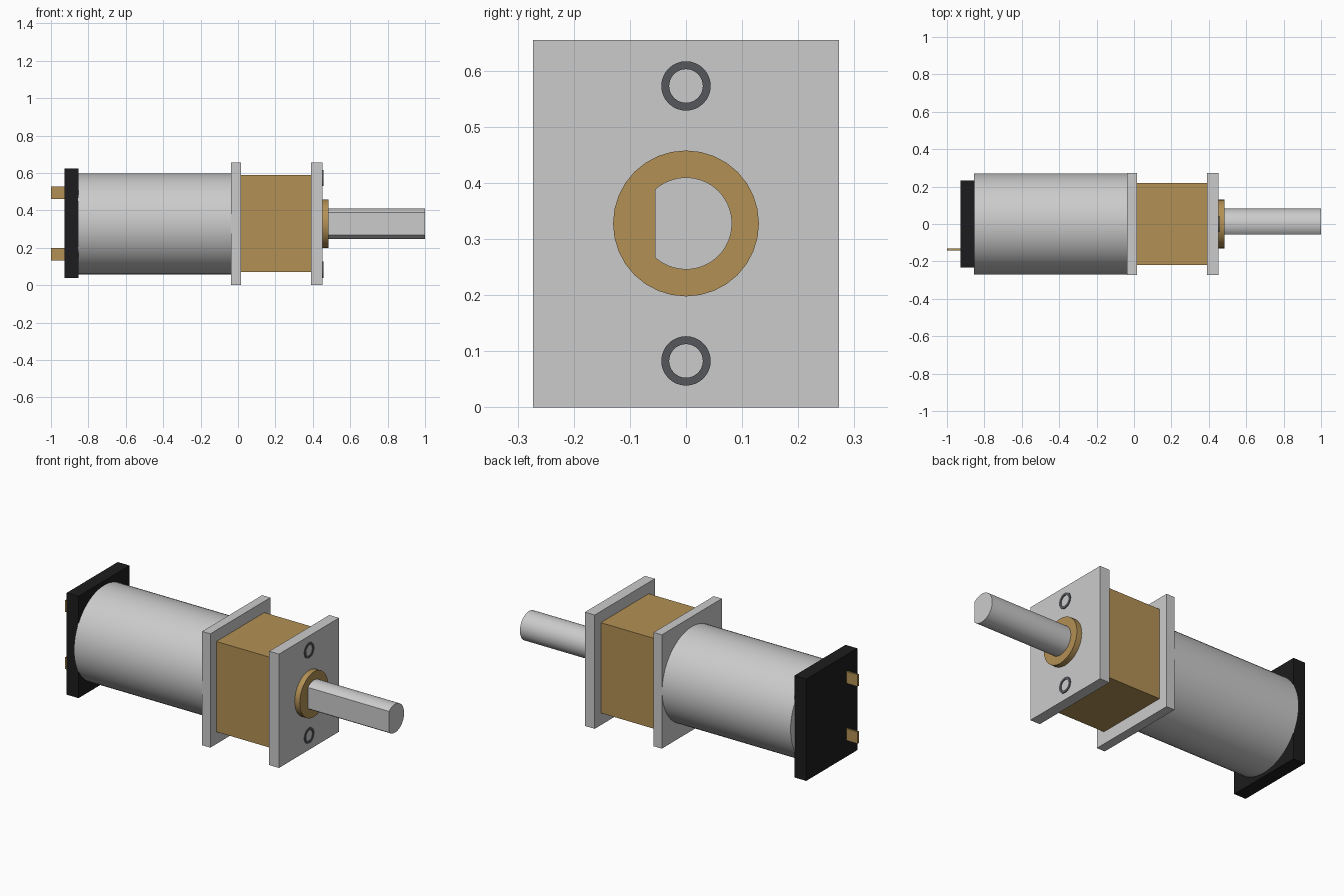
import bpy, bmesh
from math import cos, sin, pi, acos

if "Cube" in bpy.data.objects:
    bpy.data.objects.remove(bpy.data.objects["Cube"])

ZC = 0.328  # height of the motor axis


def material(name, rgb):
    m = bpy.data.materials.new(name)
    m.diffuse_color = (*rgb, 1)
    m.use_nodes = True
    m.node_tree.nodes["Principled BSDF"].inputs["Base Color"].default_value = m.diffuse_color
    return m


BRASS = material("brass", (0.45, 0.28, 0.09))
BLACK = material("black_plastic", (0.012, 0.012, 0.013))
DARK = material("dark_steel", (0.09, 0.095, 0.105))


def prism(name, profile, x0, x1, mat=None, smooth=False):
    """Extrude a closed (y, z) profile along x."""
    bm = bmesh.new()
    face = bm.faces.new([bm.verts.new((x0, y, z)) for y, z in profile])
    ext = bmesh.ops.extrude_face_region(bm, geom=[face])
    for v in ext["geom"]:
        if isinstance(v, bmesh.types.BMVert):
            v.co.x = x1
    return finish(name, bm, mat, smooth)


def finish(name, bm, mat, smooth):
    bmesh.ops.recalc_face_normals(bm, faces=bm.faces)
    me = bpy.data.meshes.new(name)
    bm.to_mesh(me)
    bm.free()
    ob = bpy.data.objects.new(name, me)
    bpy.context.collection.objects.link(ob)
    if mat:
        me.materials.append(mat)
    if smooth:
        bpy.ops.object.select_all(action='DESELECT')
        ob.select_set(True)
        bpy.context.view_layer.objects.active = ob
        bpy.ops.object.shade_smooth_by_angle()
    return ob


def rect(y0, y1, z0, z1):
    return [(y0, z0), (y1, z0), (y1, z1), (y0, z1)]


def arc(r, a0=0.0, a1=2 * pi, n=48, closed=True, zc=ZC):
    steps = n if closed else n - 1
    return [(r * cos(a0 + (a1 - a0) * i / steps), zc + r * sin(a0 + (a1 - a0) * i / steps))
            for i in range(n)]


def ring(name, r_in, r_out, zc, x0, x1, mat, n=32):
    """Flat washer around the x axis."""
    bm = bmesh.new()
    loops = [[bm.verts.new((x, y, z)) for y, z in arc(r, n=n, zc=zc)]
             for x, r in ((x0, r_in), (x0, r_out), (x1, r_out), (x1, r_in))]
    for k in range(4):
        a, b = loops[k], loops[(k + 1) % 4]
        for i in range(n):
            j = (i + 1) % n
            bm.faces.new((a[i], a[j], b[j], b[i]))
    return finish(name, bm, mat, True)


# Motor can and rear cap
prism("motor_can", arc(0.27, n=64), -0.855, -0.03, smooth=True)
prism("rear_cap", rect(-0.232, 0.232, 0.037, 0.623), -0.928, -0.853, BLACK)

# Solder terminals
for i, z in enumerate((0.165, 0.494)):
    prism(f"terminal_{i + 1}", rect(-0.143, -0.132, z - 0.034, z + 0.034), -1.0, -0.92, BRASS)

# Gearbox between two mounting plates
for name, x0, x1 in (("rear_plate", -0.037, 0.015), ("front_plate", 0.39, 0.452)):
    prism(name, rect(-0.273, 0.273, 0.0, 0.655), x0, x1)
prism("gearbox", rect(-0.218, 0.218, 0.07, 0.59), 0.01, 0.395, BRASS)

# Screw hole rims on the front plate
for i, z in enumerate((0.083, 0.573)):
    ring(f"screw_rim_{i + 1}", 0.03, 0.044, z, 0.445, 0.456, DARK)

# Bushing and D-shaped output shaft with the flat facing the front
prism("shaft_bushing", arc(0.13, n=32), 0.45, 0.484, BRASS, True)
half = acos(0.055 / 0.082)
prism("output_shaft", arc(0.082, -pi + half, pi - half, 40, False), 0.45, 1.0, smooth=True)
